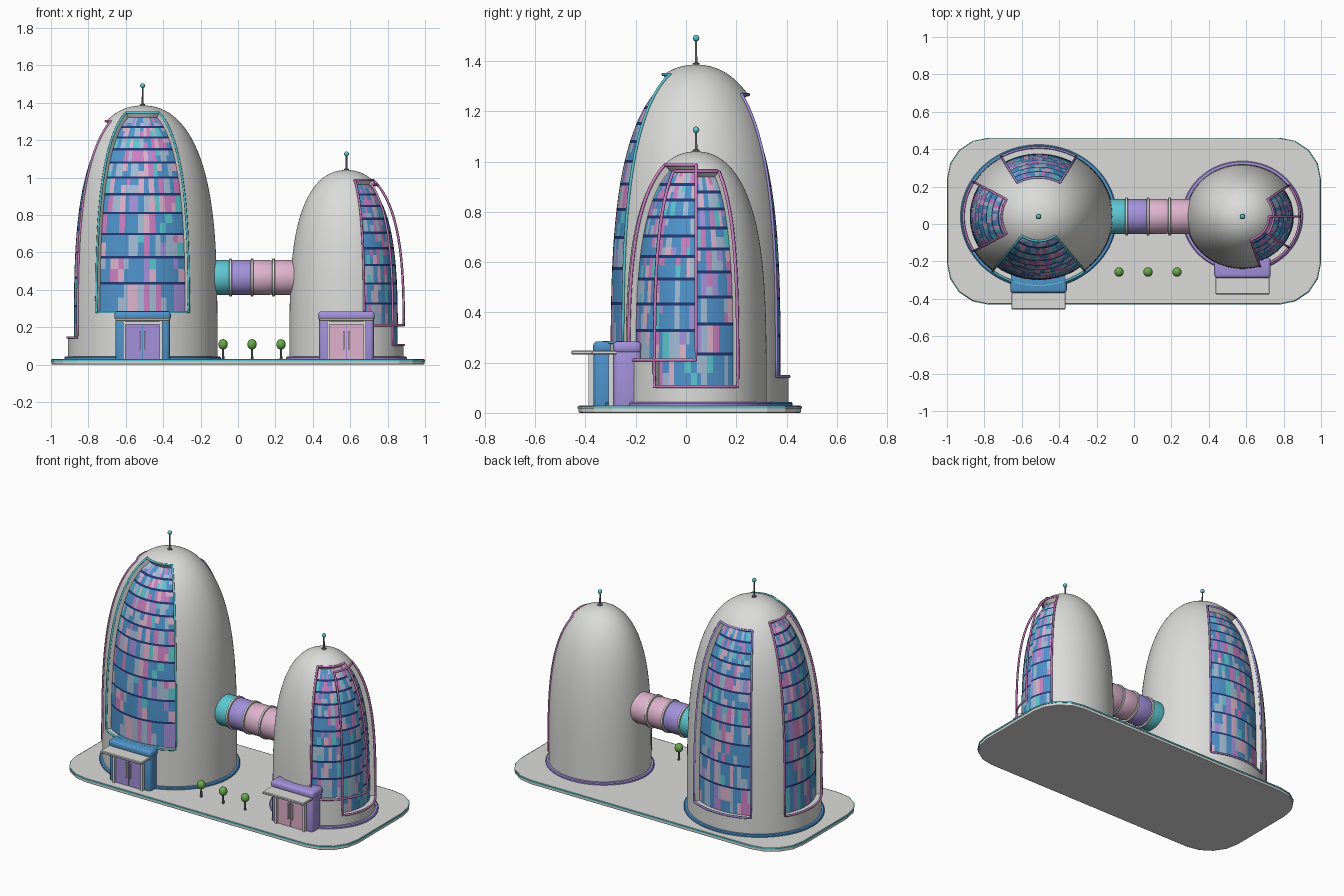
import bpy, bmesh, math, random
from math import sin, cos, radians, pi

if "Cube" in bpy.data.objects:
    bpy.data.objects.remove(bpy.data.objects["Cube"])
random.seed(11)

def lin(c):
    return c / 12.92 if c < 0.04045 else ((c + 0.055) / 1.055) ** 2.4

COLORS = {"light_gray": (.86, .865, .855), "steel_gray": (.47, .48, .50), "teal": (.36, .78, .82),
          "blue": (.31, .58, .80), "purple": (.64, .57, .86), "pink": (.87, .70, .80),
          "navy": (.13, .22, .46), "green": (.42, .66, .30), "pale_blue": (.64, .74, .84),
          "orchid": (.80, .50, .76)}
MATS = {}
for n, c in COLORS.items():
    MATS[n] = bpy.data.materials.new(n)
    MATS[n].diffuse_color = (*[lin(v) for v in c], 1)

def finish(name, bm, mats, loc=(0, 0, 0), angle=35):
    me = bpy.data.meshes.new(name)
    bm.to_mesh(me)
    bm.free()
    for m in mats:
        me.materials.append(MATS[m])
    ob = bpy.data.objects.new(name, me)
    ob.location = loc
    bpy.context.collection.objects.link(ob)
    bpy.ops.object.select_all(action='DESELECT')
    ob.select_set(True)
    bpy.context.view_layer.objects.active = ob
    bpy.ops.object.shade_smooth_by_angle(angle=radians(angle))
    return ob

def box(name, x0, x1, y0, y1, z0, z1, mat, bevel=0, seg=3):
    bm = bmesh.new()
    bmesh.ops.create_cube(bm, size=1)
    for v in bm.verts:
        v.co = ((x1 - x0) * v.co.x, (y1 - y0) * v.co.y, (z1 - z0) * v.co.z)
    if bevel:
        bmesh.ops.bevel(bm, geom=bm.edges[:], offset=bevel, segments=seg, affect='EDGES', profile=.5)
    return finish(name, bm, [mat], ((x0 + x1) / 2, (y0 + y1) / 2, (z0 + z1) / 2))

def lathe(name, prof, loc, mat, axis='Z', seg=32, sy=1):
    """Revolve (radius, height) points; closed at both ends."""
    bm = bmesh.new()
    rings = []
    for r, h in prof:
        ring = []
        for i in range(seg):
            a = 2 * pi * i / seg
            p = (r * cos(a), r * sin(a) * sy, h)
            ring.append(bm.verts.new(p if axis == 'Z' else (p[2], p[0], p[1])))
        rings.append(ring)
    for A, B in zip(rings, rings[1:]):
        for i in range(seg):
            j = (i + 1) % seg
            bm.faces.new((A[i], A[j], B[j], B[i]))
    bm.faces.new(rings[0][::-1])
    bm.faces.new(rings[-1])
    return finish(name, bm, [mat], loc)

def ball(name, r, loc, mat, sz=1):
    bm = bmesh.new()
    bmesh.ops.create_uvsphere(bm, u_segments=16, v_segments=10, radius=r)
    for v in bm.verts:
        v.co.z *= sz
    return finish(name, bm, [mat], loc, 60)

# platform with rounded corners and a teal edge trim
def slab(name, hx, hy, r, z0, z1, mat, bevel):
    bm = bmesh.new()
    vs = []
    for k, (sx, sy) in enumerate(((1, 1), (-1, 1), (-1, -1), (1, -1))):
        for i in range(5):
            a = pi / 2 * (k + i / 4)
            vs.append(bm.verts.new((sx * (hx - r) + r * cos(a), sy * (hy - r) + r * sin(a), z0)))
    f = bm.faces.new(vs)
    top = bmesh.ops.extrude_face_region(bm, geom=[f])['geom']
    for v in top:
        if isinstance(v, bmesh.types.BMVert):
            v.co.z = z1
    bmesh.ops.recalc_face_normals(bm, faces=bm.faces[:])
    if bevel:
        rim = [e for e in bm.edges if abs(e.verts[0].co.z - e.verts[1].co.z) < 1e-5]
        bmesh.ops.bevel(bm, geom=rim, offset=bevel, segments=2, affect='EDGES', profile=.5)
    return finish(name, bm, [mat], (0, .015, 0), 20)

slab("platform", .997, .443, .22, 0, .03, "light_gray", .006)
slab("platform_trim", 1.0, .446, .222, .017, .026, "teal", 0)

# tower surface: profile height z, azimuth a (degrees), offset along the profile normal
Z0, P, Q, RATIO, DEPTH = .03, 3.6, 2.2, .92, .03

class Tower:
    def __init__(self, name, cx, r, top, rows, ratio, windows):
        self.name, self.loc, self.r, self.h, self.windows = name, (cx, .04, 0), r, top - Z0, windows
        self.rows, self.ratio = rows, ratio

    def rad(self, z):
        return self.r * max(0, 1 - max(0, (z - Z0) / self.h) ** P) ** (1 / Q)

    def surf(self, z, a, off=0):
        d = .002
        dr = (self.rad(z + d) - self.rad(z - d)) / (2 * d)
        n = math.hypot(1, dr)
        r, zz, a = self.rad(z) + off / n, z - off * dr / n, radians(a)
        return (r * cos(a), r * sin(a) * RATIO, zz)

    def body(self):
        zs = [Z0 + self.h * sin(pi / 2 * i / 44) ** (2 / P) for i in range(44)]
        for w in self.windows:
            zs += w[2:4]
        zs = sorted(set(zs))
        bm = bmesh.new()
        N = 180
        grid = [[bm.verts.new(self.surf(z, 2 * i)) for i in range(N)] for z in zs]
        pole = bm.verts.new((0, 0, Z0 + self.h))
        for k in range(len(zs) - 1):
            zm = (zs[k] + zs[k + 1]) / 2
            for i in range(N):
                am = 2 * i + 1
                if any(z0 < zm < z1 and (am - a0) % 360 < a1 - a0 for a0, a1, z0, z1, _ in self.windows):
                    continue
                j = (i + 1) % N
                bm.faces.new((grid[k][i], grid[k][j], grid[k + 1][j], grid[k + 1][i]))
        for i in range(N):
            bm.faces.new((grid[-1][i], grid[-1][(i + 1) % N], pole))
        bmesh.ops.delete(bm, geom=[v for v in bm.verts if not v.link_faces], context='VERTS')
        # reveals around the window openings
        edges = [e for e in bm.edges if e.is_boundary and max(v.co.z for v in e.verts) > Z0 + .01]
        for v in bmesh.ops.extrude_edge_only(bm, edges=edges)['geom']:
            if isinstance(v, bmesh.types.BMVert):
                v.co = self.surf(v.co.z, math.degrees(math.atan2(v.co.y / RATIO, v.co.x)), -DEPTH - .006)
        finish(self.name + "_shell", bm, ["light_gray"], self.loc)

    def window(self, k, a0, a1, z0, z1, frame):
        # glass: rows shrinking upward, split by navy floor bars, random pane colours
        cols = 14
        wts = [self.ratio ** i for i in range(self.rows)]
        zs = [z0]
        for w in wts:
            zs.append(zs[-1] + (z1 - z0) * w / sum(wts))
        lines = []
        for lo, hi in zip(zs, zs[1:]):
            lines += [lo + .006, lo + (hi - lo) * random.uniform(.4, .65), hi - .006]
        lines[0], lines[-1] = z0, z1
        cuts = [i / cols + (random.uniform(-.25, .25) / cols if 0 < i < cols else 0) for i in range(cols + 1)]
        mats = ["navy", "blue", "pale_blue", "orchid", "pink", "teal", "purple"]
        bm = bmesh.new()
        grid = [[bm.verts.new(self.surf(z, a0 + (a1 - a0) * c, -DEPTH - .002 * k)) for c in cuts] for z in lines]
        prev = [1] * cols
        for j in range(len(lines) - 1):
            for i in range(cols):
                f = bm.faces.new((grid[j][i], grid[j][i + 1], grid[j + 1][i + 1], grid[j + 1][i]))
                if j % 3 == 2:
                    continue
                if j % 3 == 0 or random.random() < .35:
                    prev[i] = random.choices(range(1, 7), (9, 4, 3, 3, 2, 1))[0]
                f.material_index = prev[i]
        finish(f"{self.name}_glass_{k}", bm, mats, self.loc)
        # tube frame around the opening
        n = 24
        zz = [z0 + (z1 - z0) * sin(pi / 2 * i / n) for i in range(n + 1)]
        aa = [a0 + (a1 - a0) * i / n for i in range(n + 1)]
        pts = [(z, a0) for z in zz] + [(z1, a) for a in aa[1:]] + [(z, a1) for z in zz[-2::-1]] + [(z0, a) for a in aa[-2:0:-1]]
        cu = bpy.data.curves.new("frame", 'CURVE')
        cu.dimensions = '3D'
        cu.bevel_depth, cu.bevel_resolution = .0065, 1
        sp = cu.splines.new('POLY')
        sp.points.add(len(pts) - 1)
        for p, (z, a) in zip(sp.points, pts):
            p.co = (*self.surf(z, a, .002), 1)
        sp.use_cyclic_u = True
        cu.materials.append(MATS[frame])
        ob = bpy.data.objects.new(f"{self.name}_window_frame_{k}", cu)
        ob.location = self.loc
        bpy.context.collection.objects.link(ob)

    def build(self, ring, mast):
        self.body()
        for k, w in enumerate(self.windows):
            self.window(k, *w)
        # base ring
        prof = [(self.r + .018 * s, z) for s, z in ((0, .03), (1, .03), (1, .038), (.7, .043), (0, .044))]
        lathe(self.name + "_base_ring", prof, self.loc, ring, seg=96, sy=RATIO)
        # antenna
        top = Z0 + self.h
        lathe(self.name + "_antenna", [(.016, top - .01), (.013, top + .006), (.005, top + .01), (.004, top + mast)],
              self.loc, "steel_gray", seg=12)
        ball(self.name + "_antenna_ball", .013, (self.loc[0], .04, top + mast), "teal")

Tower("tall_tower", -.51, .40, 1.385, 11, .9, [(-128, -52, .28, 1.345, "teal"), (150, 210, .145, 1.30, "orchid"),
                                               (60, 120, .145, 1.265, "purple")]).build("blue", .106)
Tower("short_tower", .58, .305, 1.04, 9, .92, [(-72, 0, .21, .985, "orchid"),
                                               (-36, 36, .105, .96, "orchid")]).build("purple", .086)

# tubular bridge with rings
for n, x0, x1, m in (("a", -.16, -.04, "teal"), ("b", -.04, .075, "purple"), ("c", .075, .18, "pink"), ("d", .18, .32, "pink")):
    lathe("bridge_segment_" + n, [(.09, x0), (.094, x0 + .015), (.094, x1 - .015), (.09, x1)], (0, .04, .465), m, 'X', 40)
for i, x in enumerate((-.04, .075, .19)):
    lathe(f"bridge_ring_{i}", [(.09, x - .008), (.101, x - .006), (.101, x + .006), (.09, x + .008)],
          (0, .04, .465), "light_gray", 'X', 40)

# entrances
def entrance(name, cx, yf, body, door):
    box(name + "_portal", cx - .146, cx + .146, yf, yf + .11, .002, .27, body, .02)
    box(name + "_portal_cap", cx - .151, cx + .151, yf - .002, yf + .11, .236, .285, body, .018)
    box(name + "_canopy", cx - .145, cx + .145, yf - .088, yf + .04, .232, .248, "light_gray", .004, 1)
    for s in (-1, 1):
        box(name + "_door", *sorted((cx + s * .002, cx + s * .094)), yf - .008, yf + .01, .03, .22, door)
        box(name + "_door_post", cx + s * .098 - .007, cx + s * .098 + .007, yf - .02, yf + .01, .03, .232, "light_gray")
        box(name + "_door_handle", cx + s * .014 - .004, cx + s * .014 + .004, yf - .018, yf - .006, .08, .18, "light_gray")
    box(name + "_door_header", cx - .1, cx + .1, yf - .018, yf + .01, .215, .23, "light_gray")

entrance("tall_entrance", -.51, -.368, "blue", "purple")
entrance("short_entrance", .58, -.288, "purple", "pink")

# small trees
for i, x in enumerate((-.08, .075, .23)):
    lathe(f"tree_trunk_{i}", [(.007, .028), (.005, .095)], (x, -.257, 0), "steel_gray", seg=10)
    ball(f"tree_crown_{i}", .025, (x, -.257, .108), "green", 1.12)

for m in bpy.data.materials:
    if m.users and not m.is_grease_pencil:
        m.use_nodes = True
        m.node_tree.nodes["Principled BSDF"].inputs["Base Color"].default_value = m.diffuse_color
